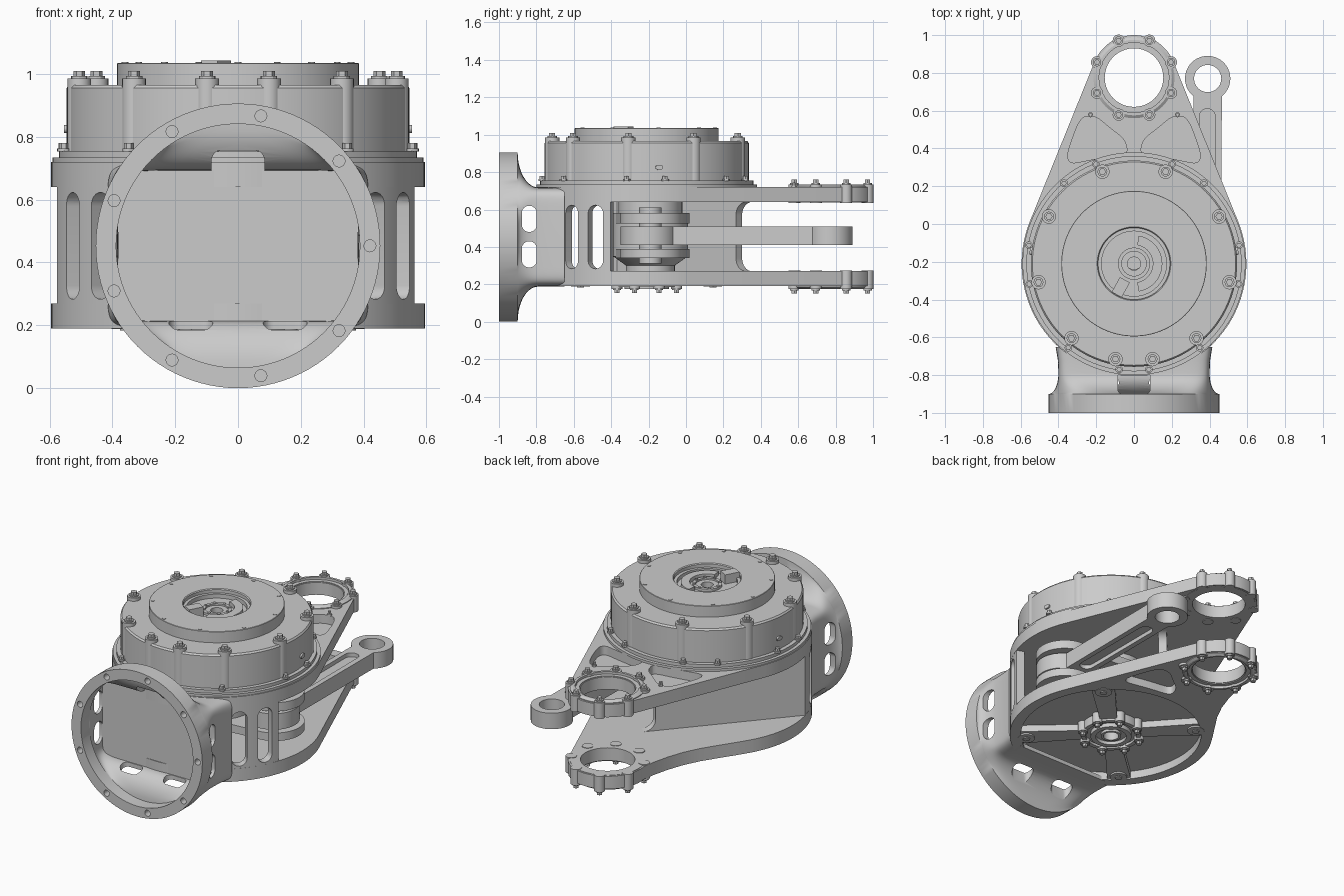
import bpy, bmesh
from math import sin, cos, pi, radians, acos, atan2, hypot
from mathutils import Matrix, Vector

if "Cube" in bpy.data.objects:
    bpy.data.objects.remove(bpy.data.objects["Cube"])

CX, CY = 0.0, -0.21        # main axis
EY = 0.775                 # rear ring axis
HUB = Matrix.Translation((CX, CY, 0))

# ---------- helpers ----------
def make(name, bm):
    bmesh.ops.recalc_face_normals(bm, faces=bm.faces)
    me = bpy.data.meshes.new(name)
    bm.to_mesh(me)
    bm.free()
    ob = bpy.data.objects.new(name, me)
    bpy.context.collection.objects.link(ob)
    return ob

def skin(bm, rings, loop=False):
    vs = [[bm.verts.new(p) for p in r] for r in rings]
    n = len(vs[0])
    for i in range(len(vs) if loop else len(vs) - 1):
        a, b = vs[i], vs[(i + 1) % len(vs)]
        for j in range(n):
            bm.faces.new((a[j], a[(j + 1) % n], b[(j + 1) % n], b[j]))
    if not loop:
        bm.faces.new(vs[0])
        bm.faces.new(vs[-1])

def prisms(name, items):
    """items: (2D outline, z0, z1, matrix)"""
    bm = bmesh.new()
    for pts, z0, z1, m in items:
        skin(bm, [[m @ Vector((x, y, z)) for x, y in pts] for z in (z0, z1)])
    return make(name, bm)

def arc(x, y, r, a0=0, a1=None, n=32):
    if a1 is None:
        return [(x + r * cos(2 * pi * i / n), y + r * sin(2 * pi * i / n)) for i in range(n)]
    return [(x + r * cos(a0 + (a1 - a0) * i / n), y + r * sin(a0 + (a1 - a0) * i / n)) for i in range(n + 1)]

def cyls(name, items, n=20):
    """items: (x, y, r, z0, z1)"""
    return prisms(name, [(arc(x, y, r, n=n), a, b, Matrix()) for x, y, r, a, b in items])

def bolts(name, pos, z, s=1, r=0.02):
    items = []
    for x, y in pos:
        items += [(arc(x, y, r * 1.25, n=12), z - s * 0.002, z + s * 0.008, Matrix()),
                  (arc(x, y, r * 0.9, n=6), z + s * 0.008, z + s * 0.025, Matrix())]
    return prisms(name, items)

def lathe(name, prof, x=CX, y=CY, n=96):
    bm = bmesh.new()
    skin(bm, [[(x + r * cos(2 * pi * j / n), y + r * sin(2 * pi * j / n), z) for j in range(n)]
              for r, z in prof], loop=True)
    return make(name, bm)

def hull(x1, y1, r1, x2, y2, r2, n=64):
    t, f = atan2(y2 - y1, x2 - x1), acos((r1 - r2) / hypot(x2 - x1, y2 - y1))
    return arc(x1, y1, r1, t + f, t + 2 * pi - f, n) + arc(x2, y2, r2, t - f, t + f, n // 2)

def slot(x, y, w, h, k=0.49):
    r = min(w, h) * k
    return [p for sx, sy, a in ((1, 1, 0), (-1, 1, 1), (-1, -1, 2), (1, -1, 3))
            for p in arc(x + sx * (w / 2 - r), y + sy * (h / 2 - r), r, a * pi / 2, (a + 1) * pi / 2, 6)]

def rounded(pts, k=3):
    for _ in range(k):
        pts = [(a[0] * (1 - u) + b[0] * u, a[1] * (1 - u) + b[1] * u)
               for a, b in zip(pts, pts[1:] + pts[:1]) for u in (0.2, 0.8)]
    return pts

def cut(ob, cutter):
    cutter.hide_render = True
    m = ob.modifiers.new("cut", 'BOOLEAN')
    m.operation, m.solver, m.object = 'DIFFERENCE', 'EXACT', cutter
    bpy.context.view_layer.objects.active = ob
    bpy.ops.object.modifier_apply(modifier=m.name)
    bpy.data.objects.remove(cutter)

def polar(angles, r, x=CX, y=CY):
    return [(x + r * cos(radians(a)), y + r * sin(radians(a))) for a in angles]

def radial(a, z):
    return HUB @ Matrix(((-sin(a), 0, cos(a), 0), (cos(a), 0, sin(a), 0), (0, 1, 0, z), (0, 0, 0, 1)))

def sym(angles):           # mirror angles measured from +y
    return [90 + s * a for a in angles for s in (1, -1)]

# ---------- front flange and neck ----------
def section(y, R, a, b, f, n=96, e=0.18):
    out = []
    for j in range(n):
        c, s = cos(2 * pi * j / n), sin(2 * pi * j / n)
        bx = a * abs(c) ** e * (1 if c > 0 else -1)
        bz = b * abs(s) ** e * (1 if s > 0 else -1)
        out.append((R * c * (1 - f) + bx * f, y, 0.453 + R * s * (1 - f) + bz * f))
    return out

steps = [i / 10 * pi / 2 for i in range(11)]
outer = [section(-1, .453, .4, .265, 0)] + [section(-.9 + .11 * (1 - cos(a)), .453, .4, .265, sin(a)) for a in steps]
outer += [section(-.72, .453, .403, .265, 1), section(-.65, .453, .415, .265, 1)]
inner = [section(-1, .388, .38, .24, 0)] + [section(-.92 + .11 * (1 - cos(a)), .388, .38, .24, sin(a)) for a in steps]
inner += [section(-.65, .388, .38, .24, 1)]
bm = bmesh.new()
skin(bm, outer + inner[::-1], loop=True)
neck = make("front_flange_neck", bm)
face = Matrix(((1, 0, 0, 0), (0, 0, -1, 0), (0, 1, 0, 0), (0, 0, 0, 1)))    # outline x,z ; depth -y
side = Matrix(((0, 0, 1, 0), (1, 0, 0, 0), (0, 1, 0, 0), (0, 0, 0, 1)))     # outline y,z ; depth x
cut(neck, prisms("flange_hole_cutter", [(arc(x, z, .019, n=16), .95, 1.05, face)
                                       for x, z in polar(range(0, 360, 40), .42, 0, .453)]))
cut(neck, prisms("side_window_cutter", [(slot(-.838, z, .08, .14), -.6, .6, side) for z in (.36, .55)]))
cut(neck, prisms("neck_window_cutter", [(slot(0, -.84, .17, .12, .2), .6, .95, Matrix())] +
                 [(slot(x, -.84, .14, .07), .02, .3, Matrix()) for x in (-.15, .15)]))
prisms("neck_back_panel", [(slot(0, .453, .765, .485, .1), .78, .8, face)])

# ---------- top and bottom plates ----------
top_outline = hull(0, CY, .595, 0, EY, .225)
# the lower plate is waisted on its left side
low_outline = arc(0, CY, .595, radians(150), radians(382), 64) + arc(0, EY, .225, radians(22), radians(190), 32) + \
    [(-.235, .65), (-.26, .55), (-.295, .45), (-.345, .35), (-.41, .25), (-.47, .16)]
pocket = [(.375, .31), (.285, .57), (.2, .57), (.13, .51), (.05, .45), (.03, .37), (.18, .35)]
for name, pts, z0, z1, p0, p1, sides in (("top_plate", top_outline, .64, .72, .665, .8, (1, -1)),
                                         ("bottom_plate", low_outline, .19, .27, .1, .24, (1,))):
    plate = prisms(name, [(pts, z0, z1, Matrix())])
    cut(plate, cyls("bore_cutter", [(0, EY, .16, 0, 1), (0, CY, .045, 0, 1)], 40))
    cut(plate, prisms("pocket_cutter", [(rounded([(s * x, y) for x, y in pocket]), p0, p1, Matrix())
                                        for s in sides]))
    if name == "bottom_plate":
        cut(plate, cyls("round_pocket_cutter", [(0, CY, .53, .1, .24)], 80))

# rear ring bearings, bosses and bolts (upper, and mirrored below)
ring8 = polar([22.5 + 45 * i for i in range(8)], .212, 0, EY)
for name, f, s in (("upper", lambda z: z, 1), ("lower", lambda z: .91 - z, -1)):
    lathe(name + "_rear_ring", [(r, f(z)) for r, z in
          ((.155, .638), (.215, .638), (.215, .725), (.2, .735), (.185, .735), (.185, .715), (.155, .715))], 0, EY, 40)
    cyls(name + "_ring_bosses", [(x, y, .032, *sorted((f(.635), f(.735)))) for x, y in ring8])
    bolts(name + "_ring_bolts", ring8, f(.735), s, .018)
bolts("web_bolts", [(.23, .578), (-.23, .578)], .72, 1, .011)

# ---------- side walls ----------
def wall(a0, a1):
    a0, a1 = radians(a0), radians(a1)
    return arc(CX, CY, .594, a0, a1, 40) + arc(CX, CY, .545, a1, a0, 40)
walls = prisms("curved_side_walls", [(wall(-54, -19), .2, .71, Matrix()), (wall(-126, -166), .2, .71, Matrix())])
cut(walls, prisms("wall_slot_cutter", [(slot(0, 0, .09, .34), .45, .7, radial(radians(a), .453))
                                       for a in (-42.5, -27.5, -137.5, -152.5)]))
# diagonal rear web with filleted end
p0, p1 = Vector((-.575, -.355)), Vector((0, .3))
u, L = (p1 - p0).normalized(), (p1 - p0).length
web = Matrix(((u.x, 0, u.y, p0.x), (u.y, 0, -u.x, p0.y), (0, 1, 0, 0), (0, 0, 0, 1)))
prof = [(0, .25), (L + .07, .25)] + arc(L + .07, .34, .07, -pi / 2, -pi, 8) + \
    arc(L + .07, .57, .07, pi, pi / 2, 8) + [(L + .07, .66), (0, .66)]
prisms("rear_web_wall", [(prof, 0, .05, web)])

# ---------- upper drum ----------
lathe("drum_base_flange", [(.2, .72), (.59, .72), (.59, .735), (.57, .735), (.57, .755), (.2, .755)])
lathe("drum_body", [(.2, .75), (.546, .75), (.546, .955), (.538, .965), (.2, .965)])
lathe("drum_cap", [(.19, .93), (.385, .93), (.385, 1.033), (.383, 1.035), (.195, 1.035), (.19, 1.03)])
lathe("drum_hub", [(.035, .73), (.192, .73), (.192, 1.01), (.172, 1.01), (.172, .985), (.085, .985),
                   (.085, 1.0), (.065, 1.0), (.065, .99), (.035, .99)], n=64)
ra = [19, 61, 101, 140, 169]
boss = polar(sym(ra), .515)
cyls("drum_boss_columns", [(x, y, .038, .755, .985) for x, y in boss])
bolts("drum_boss_bolts", boss, .985, 1, .021)
bolts("drum_base_bolts", polar(sym([21, 41, 80, 101, 142, 172]), .565), .755, 1, .016)
cyls("cap_screws", [(x, y, .011, 1.03, 1.038) for x, y in polar(range(90, 450, 40), .365)], 12)
cyls("hub_screws", [(x, y, .009, .98, 1.005) for x, y in polar(range(0, 360, 45), .075)], 8)
half = arc(0, 0, .15, -1.4, 1.4, 20) + arc(0, 0, .1, 1.4, -1.4, 20)
prisms("hub_arc_plate", [(half, .98, 1.01, HUB)])
prisms("cap_key", [([(-.03, -.045), (.03, -.045), (.03, .045), (-.03, .045)], .98, 1.043,
                    Matrix.Translation((-.07, -.335, 0)) @ Matrix.Rotation(-.5, 4, 'Z'))])
prisms("drum_side_plugs", [(slot(0, 0, .04, .025), .5, .556, radial(radians(a), .825)) for a in (7, 173)])

# ---------- underside hub, ribs and lugs ----------
lathe("bottom_hub", [(.045, .25), (.175, .25), (.175, .185), (.15, .185), (.15, .2), (.12, .2), (.12, .175),
                     (.09, .175), (.09, .195), (.06, .195), (.06, .18), (.045, .18)], n=64)
low = polar([22.5 + 45 * i for i in range(8)], .172)
cyls("bottom_hub_bosses", [(x, y, .03, .175, .25) for x, y in low])
bolts("bottom_hub_bolts", low, .178, -1, .018)
prisms("bottom_ribs", [([(.16, -.05), (.54, -.07), (.54, .07), (.16, .05)], .198, .25,
                        HUB @ Matrix.Rotation(radians(a), 4, 'Z')) for a in (45, 135, 225, 315)])
lugs = polar((45, 135, 225, 315), .5)
cyls("bottom_lugs", [(x, y, .05, .188, .25) for x, y in lugs])
cyls("bottom_lug_screws", [(x, y, .022, .183, .2) for x, y in lugs], 6)

# ---------- inner crank and link arm ----------
lathe("crank_hub", [(.05, .26), (.13, .26), (.13, .3), (.2, .35), (.2, .58), (.17, .58), (.17, .65), (.05, .65)],
      0, -.19, 64)
crank = hull(0, -.18, .2, .38, -.18, .17, 40)
prisms("crank_plates", [(crank, .34, .39, Matrix()), (crank, .525, .58, Matrix())])
cyls("crank_pin", [(.38, -.19, .06, .31, .61)], 32)
d = radians(51)
arm_pts = arc(.39, .77, .12, -d, pi + d, 40) + arc(.385, -.2, .15, radians(120), radians(420), 40)
arm = prisms("link_arm", [(arm_pts, .41, .51, Matrix())])
cut(arm, cyls("arm_eye_cutter", [(.39, .77, .072, .3, .6)], 40))
cut(arm, prisms("arm_groove_cutter", [(slot(.388, .3, .085, .62), a, b, Matrix())
                                      for a, b in ((.3, .435), (.485, .6))]))

# ---------- shading ----------
bpy.ops.object.select_all(action='SELECT')
bpy.ops.object.shade_smooth_by_angle(angle=radians(30))
